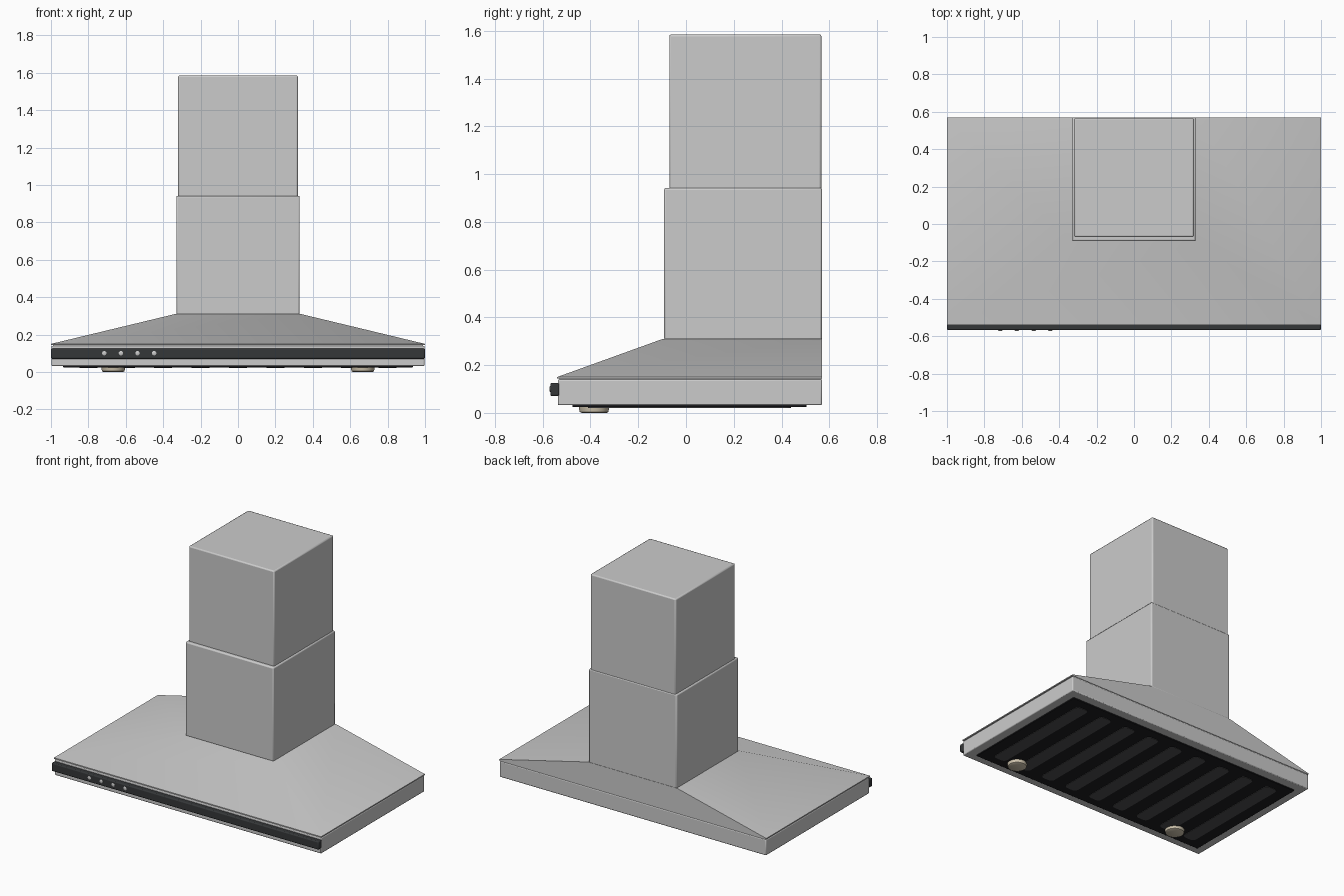
import bpy, bmesh, math

if "Cube" in bpy.data.objects:
    bpy.data.objects.remove(bpy.data.objects["Cube"])


def material(name, rgb):
    m = bpy.data.materials.new(name)
    m.diffuse_color = (*rgb, 1)
    m.use_nodes = True
    m.node_tree.nodes["Principled BSDF"].inputs["Base Color"].default_value = m.diffuse_color
    return m


BLACK = material("black", (0.012, 0.012, 0.014))
GLASS = material("dark_glass", (0.035, 0.038, 0.04))
SLAT = material("slat_grey", (0.075, 0.075, 0.078))
LAMP = material("warm_lamp", (0.62, 0.55, 0.42))


def finish(name, bm, mat=None, bevel=0, segments=2):
    bmesh.ops.recalc_face_normals(bm, faces=bm.faces)
    me = bpy.data.meshes.new(name)
    bm.to_mesh(me)
    bm.free()
    ob = bpy.data.objects.new(name, me)
    bpy.context.collection.objects.link(ob)
    if mat:
        me.materials.append(mat)
    if bevel:
        mod = ob.modifiers.new("Bevel", "BEVEL")
        mod.width, mod.segments = bevel, segments
    bpy.ops.object.select_all(action="DESELECT")
    ob.select_set(True)
    bpy.context.view_layer.objects.active = ob
    bpy.ops.object.shade_smooth_by_angle(angle=math.radians(35))
    return ob


def frustum(name, low, high, mat=None, bevel=0):
    """Solid between two rectangles (x half width, y min, y max, z)."""
    bm = bmesh.new()
    rings = [[bm.verts.new(p) for p in
              ((-w, a, z), (w, a, z), (w, b, z), (-w, b, z))]
             for w, a, b, z in (low, high)]
    bm.faces.new(rings[0])
    bm.faces.new(rings[1])
    for i in range(4):
        j = (i + 1) % 4
        bm.faces.new((rings[0][i], rings[0][j], rings[1][j], rings[1][i]))
    return finish(name, bm, mat, bevel)


def box(name, w, y0, y1, z0, z1, mat=None, bevel=0):
    return frustum(name, (w, y0, y1, z0), (w, y0, y1, z1), mat, bevel)


def lathe(name, profile, mat=None, steps=32):
    bm = bmesh.new()
    vs = [bm.verts.new((r, 0, z)) for r, z in profile]
    es = [bm.edges.new(p) for p in zip(vs, vs[1:])]
    bmesh.ops.spin(bm, geom=vs + es, axis=(0, 0, 1), cent=(0, 0, 0),
                   angle=math.tau, steps=steps)
    bmesh.ops.remove_doubles(bm, verts=bm.verts, dist=1e-5)
    return finish(name, bm, mat)


# Telescoping chimney
box("upper_chimney", 0.32, -0.07, 0.567, 0.90, 1.585, bevel=0.008)
box("lower_chimney", 0.33, -0.092, 0.57, 0.305, 0.942, bevel=0.008)

# Sloped canopy with its thin lip, joined to the body by a recessed seam
frustum("canopy", (1.0, -0.54, 0.57, 0.15), (0.335, -0.097, 0.57, 0.31))
box("canopy_lip", 1.0, -0.54, 0.57, 0.143, 0.15)
box("seam", 0.99, -0.53, 0.567, 0.13, 0.146)
box("body", 0.998, -0.537, 0.57, 0.032, 0.14, bevel=0.006)

# Control strip and buttons
box("control_strip", 1.0, -0.568, -0.53, 0.07, 0.126, GLASS, bevel=0.007)
for i in range(4):
    b = lathe(f"button_{i + 1}", [(0, 0), (0.012, 0), (0.012, 0.002), (0.009, 0.004), (0, 0.004)], steps=20)
    b.rotation_euler.x = math.radians(90)
    b.location = (-0.715 + 0.089 * i, -0.567, 0.1)

# Filter panel with rounded slats
box("filter_panel", 0.935, -0.475, 0.505, 0.024, 0.04, BLACK, bevel=0.003)
for i in range(9):
    bm = bmesh.new()
    r, y0, y1 = 0.048, -0.41, 0.44
    c = 0.028
    pts = []
    for cx, cy, a0 in ((r - c, y1 - c, 0), (c - r, y1 - c, 90),
                       (c - r, y0 + c, 180), (r - c, y0 + c, 270)):
        for k in range(6):
            a = math.radians(a0 + 18 * k)
            pts.append(bm.verts.new((cx + c * math.cos(a), cy + c * math.sin(a), 0.021)))
    f = bm.faces.new(pts)
    ext = bmesh.ops.extrude_face_region(bm, geom=[f], use_keep_orig=True)
    top = [v for v in ext["geom"] if isinstance(v, bmesh.types.BMVert)]
    bmesh.ops.translate(bm, verts=top, vec=(0, 0, 0.006))
    slat = finish(f"filter_slat_{i + 1}", bm, SLAT)
    slat.location.x = -0.8 + 0.2 * i

# Lamps under the front edge
for side, sx in (("left", -1), ("right", 1)):
    lamp = lathe(f"lamp_{side}", [(0, 0), (0.052, 0), (0.06, 0.004), (0.064, 0.024), (0.064, 0.03), (0, 0.03)], LAMP)
    lamp.location = (0.667 * sx, -0.385, 0)
